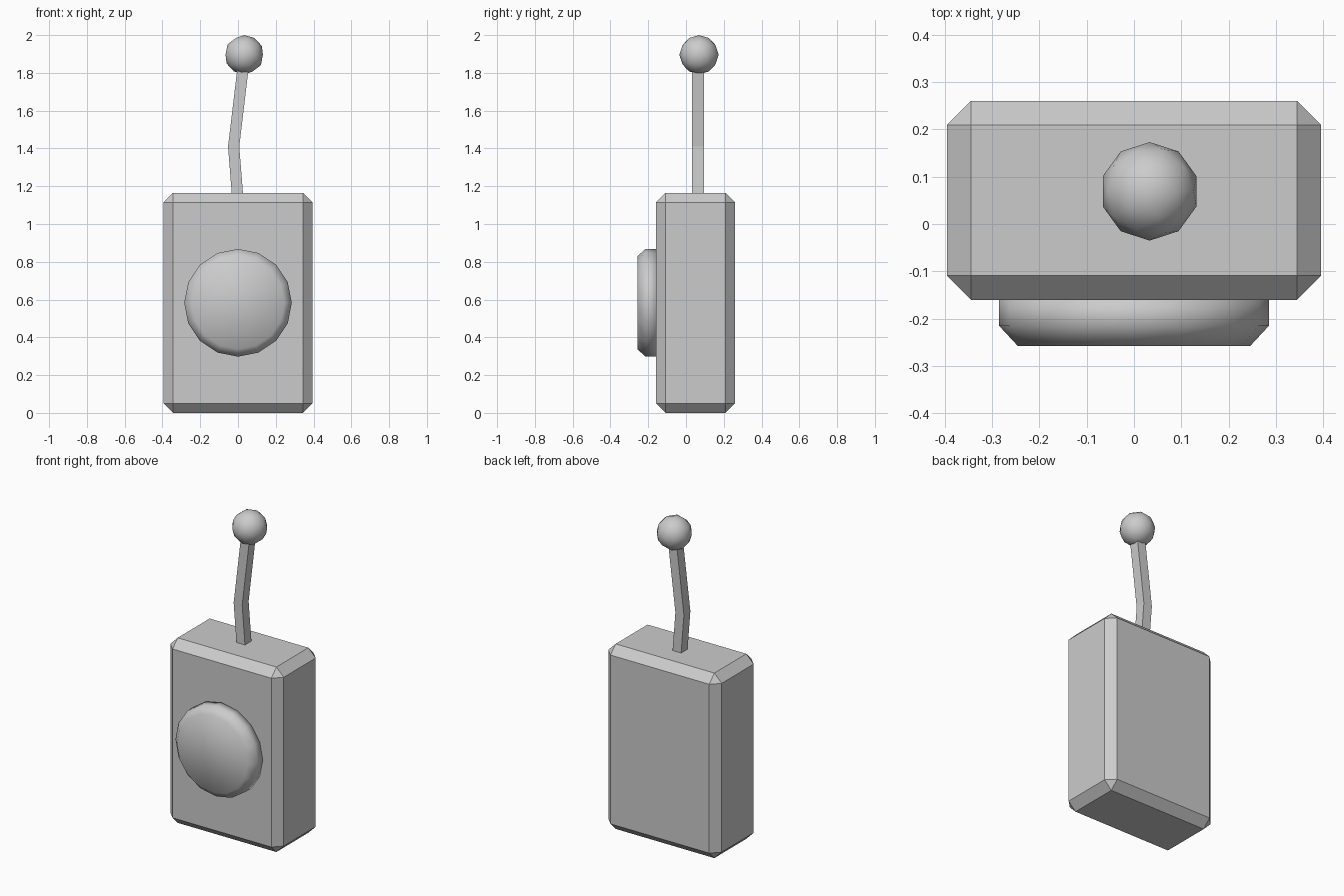
import bpy
import bmesh
from math import radians
from mathutils import Matrix, Vector

old = bpy.data.objects.get("Cube")
if old:
    bpy.data.objects.remove(old, do_unlink=True)

# One plain grey for every part
grey = bpy.data.materials.new("plain grey")
grey.use_nodes = True
grey.diffuse_color = (0.6, 0.6, 0.6, 1)
grey.node_tree.nodes["Principled BSDF"].inputs["Base Color"].default_value = grey.diffuse_color


def finish(name, bm, smooth=False):
    bmesh.ops.recalc_face_normals(bm, faces=bm.faces)
    for f in bm.faces:
        f.smooth = smooth
    mesh = bpy.data.meshes.new(name)
    bm.to_mesh(mesh)
    bm.free()
    mesh.materials.append(grey)
    obj = bpy.data.objects.new(name, mesh)
    bpy.context.scene.collection.objects.link(obj)
    return obj


# Chamfered box body
bm = bmesh.new()
bmesh.ops.create_cube(bm, size=1, matrix=Matrix.Translation((0, 0.05, 0.5825))
                      @ Matrix.Diagonal((0.79, 0.42, 1.165, 1)))
bmesh.ops.bevel(bm, geom=bm.edges[:], offset=0.051, segments=1, affect='EDGES')
finish("body", bm)

# Round front button with a chamfered rim: (y, radius) rings
bm = bmesh.new()
rings = []
for y, r in ((-0.15, 0.285), (-0.215, 0.285), (-0.258, 0.245)):
    place = Matrix.Translation((0, y, 0.583)) @ Matrix.Rotation(radians(90), 4, 'X')
    rings.append(bmesh.ops.create_circle(bm, segments=16, radius=r, matrix=place)["verts"])
for a, b in zip(rings, rings[1:]):
    for i in range(16):
        j = (i + 1) % 16
        bm.faces.new((a[i], a[j], b[j], b[i]))
bm.faces.new(rings[0])
bm.faces.new(rings[-1])
finish("front_button", bm, smooth=True)

# Bent square antenna rod
bm = bmesh.new()
h = 0.032
rows = []
for x, z in ((0.0, 1.12), (-0.023, 1.41), (0.033, 1.88)):
    rows.append([bm.verts.new(Vector((x + sx * h * 0.93, 0.064 + sy * h, z)))
                 for sx, sy in ((-1, -1), (1, -1), (1, 1), (-1, 1))])
for a, b in zip(rows, rows[1:]):
    for i in range(4):
        j = (i + 1) % 4
        bm.faces.new((a[i], a[j], b[j], b[i]))
bm.faces.new(rows[0])
bm.faces.new(rows[-1])
finish("antenna_rod", bm)

# Antenna tip ball
bm = bmesh.new()
bmesh.ops.create_icosphere(bm, subdivisions=2, radius=0.104,
                           matrix=Matrix.Translation((0.033, 0.069, 1.896)))
finish("antenna_ball", bm, smooth=True)
